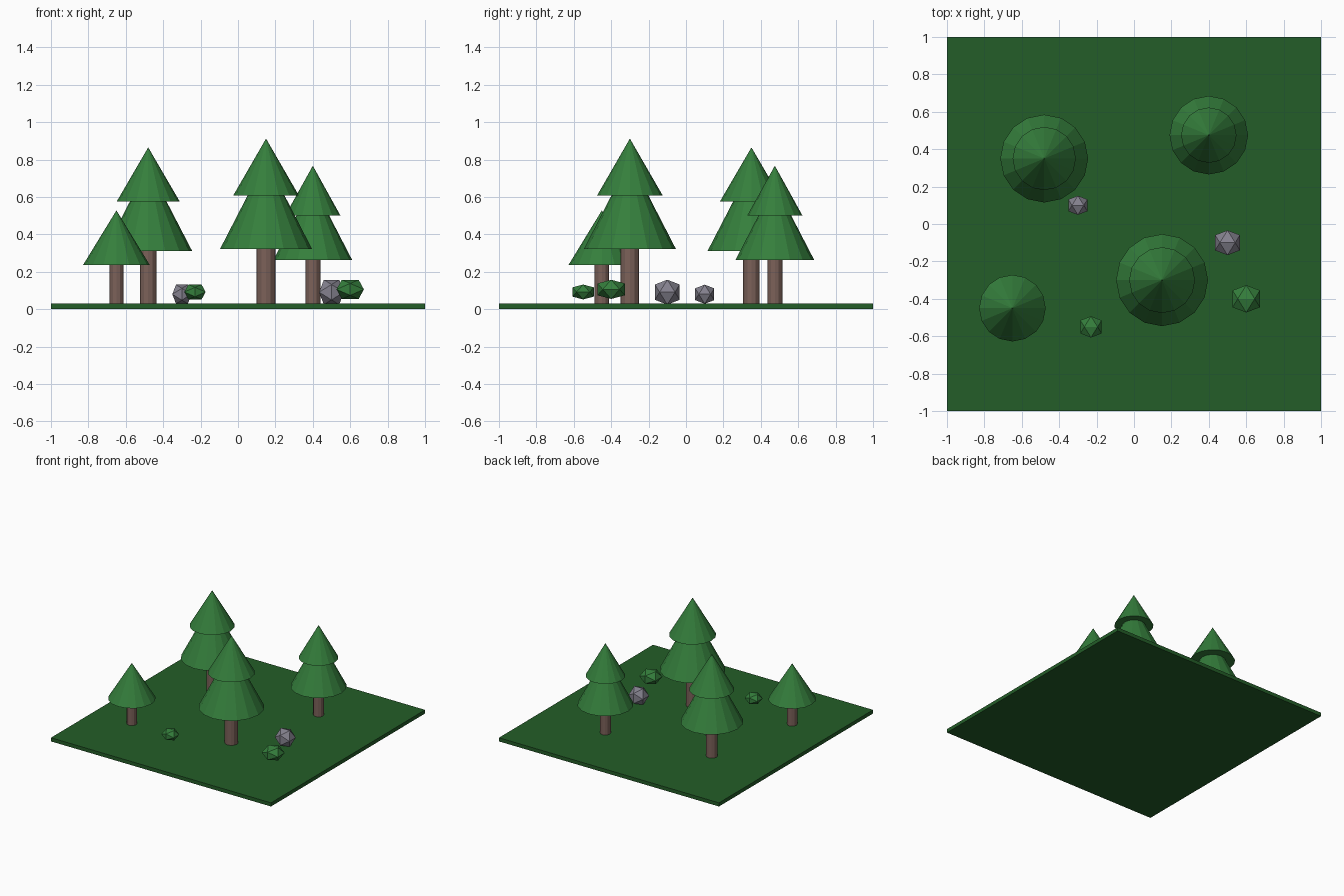
import bpy, bmesh
from mathutils import Vector

if "Cube" in bpy.data.objects:
    bpy.data.objects.remove(bpy.data.objects["Cube"])


def material(name, color):
    m = bpy.data.materials.new(name)
    m.diffuse_color = (*color, 1)
    m.use_nodes = True
    m.node_tree.nodes["Principled BSDF"].inputs["Base Color"].default_value = m.diffuse_color
    return m


GRASS = material("grass", (0.017, 0.11, 0.021))
LEAF = material("leaf", (0.035, 0.21, 0.045))
BARK = material("bark", (0.2, 0.12, 0.1))
STONE = material("stone", (0.23, 0.22, 0.27))
GROUND_TOP = 0.03


def add_object(name, bm, mat):
    bmesh.ops.recalc_face_normals(bm, faces=bm.faces)
    mesh = bpy.data.meshes.new(name)
    bm.to_mesh(mesh)
    bm.free()
    mesh.materials.append(mat)
    obj = bpy.data.objects.new(name, mesh)
    bpy.context.collection.objects.link(obj)
    return obj


def cone(name, x, y, z0, z1, r0, r1, sides, mat):
    bm = bmesh.new()
    bmesh.ops.create_cone(bm, cap_ends=True, segments=sides,
                          radius1=r0, radius2=r1, depth=z1 - z0)
    add_object(name, bm, mat).location = (x, y, (z0 + z1) / 2)


def icosahedron(name, loc, radius, squash, mat):
    # Axis-aligned twenty-sided lump, hulled from three golden rectangles
    bm = bmesh.new()
    t = (1 + 5 ** 0.5) / 2
    for a in (-1, 1):
        for b in (-t, t):
            for co in ((a, 0, b), (0, b, a), (b, a, 0)):
                v = Vector(co).normalized() * radius
                bm.verts.new((v.x, v.y, v.z * squash))
    bmesh.ops.convex_hull(bm, input=bm.verts)
    add_object(name, bm, mat).location = loc


# Ground slab
bm = bmesh.new()
bmesh.ops.create_cube(bm, size=1)
bmesh.ops.scale(bm, vec=(2, 2, GROUND_TOP), verts=bm.verts)
add_object("ground", bm, GRASS).location.z = GROUND_TOP / 2

# Trees: position, trunk radius, then (base z, tip z, radius) per foliage tier
trees = [
    (0.15, -0.30, 0.05, [(0.322, 0.80, 0.246), (0.607, 0.912, 0.176)]),
    (-0.48, 0.35, 0.044, [(0.311, 0.765, 0.235), (0.575, 0.865, 0.169)]),
    (0.40, 0.475, 0.04, [(0.264, 0.67, 0.21), (0.50, 0.767, 0.148)]),
    (-0.65, -0.45, 0.038, [(0.237, 0.528, 0.178)]),
]
for i, (x, y, r, tiers) in enumerate(trees, 1):
    cone(f"tree_{i}_trunk", x, y, GROUND_TOP, tiers[0][0] + 0.02, r, r, 12, BARK)
    for j, (z0, z1, radius) in enumerate(tiers, 1):
        cone(f"tree_{i}_foliage_{j}", x, y, z0, z1, radius, 0, 16, LEAF)

# Rocks and squashed bushes
icosahedron("rock_1", (0.5, -0.1, 0.091), 0.078, 1, STONE)
icosahedron("rock_2", (-0.3, 0.1, 0.08), 0.06, 1, STONE)
icosahedron("bush_1", (0.6, -0.4, 0.106), 0.086, 0.7, LEAF)
icosahedron("bush_2", (-0.23, -0.55, 0.092), 0.067, 0.7, LEAF)
